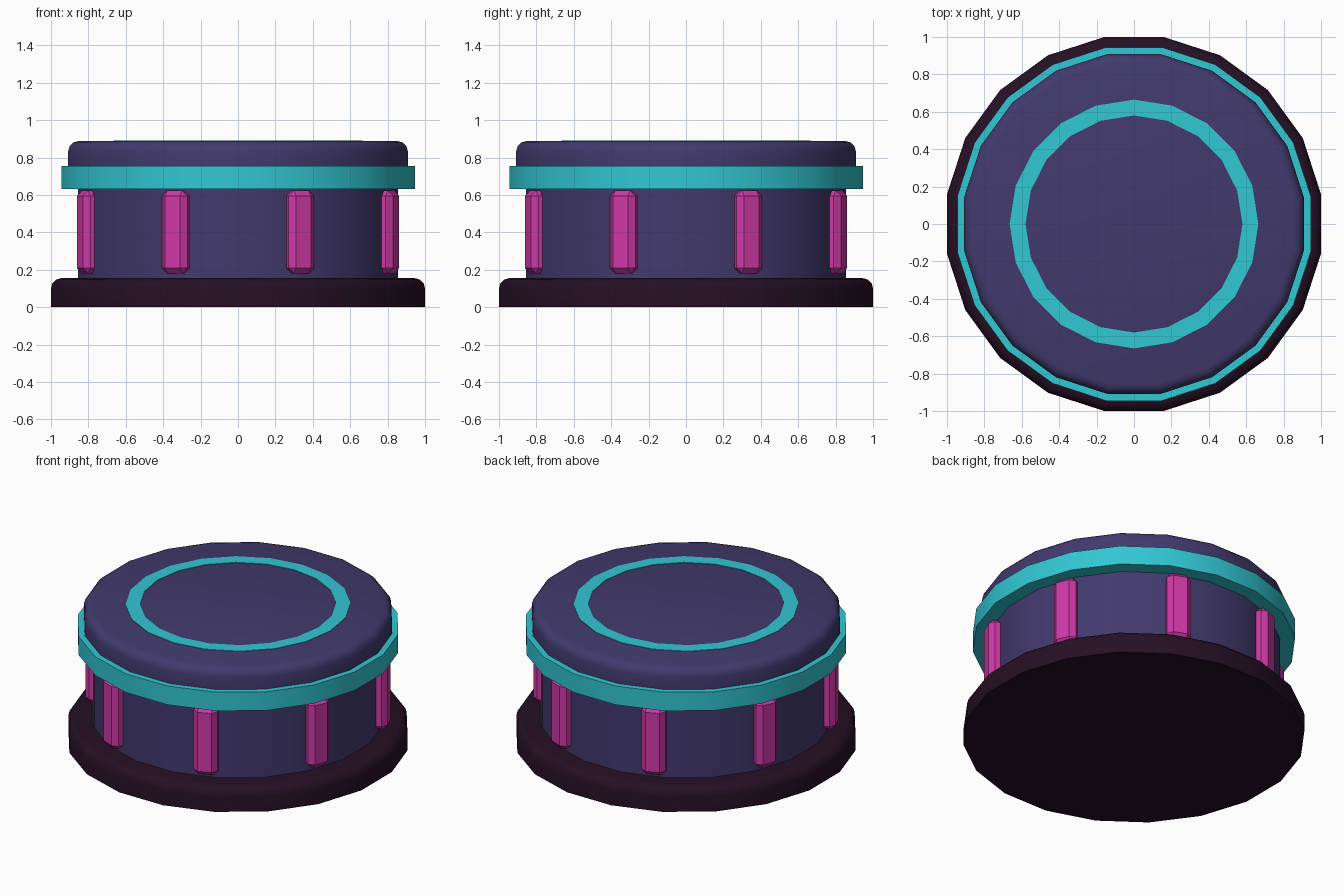
import bpy, bmesh, math
from mathutils import Matrix

if "Cube" in bpy.data.objects:
    bpy.data.objects.remove(bpy.data.objects["Cube"])

SIDES = 20
STEP = math.tau / SIDES


def material(name, rgb):
    m = bpy.data.materials.new(name)
    m.diffuse_color = (*rgb, 1)
    m.use_nodes = True
    m.node_tree.nodes["Principled BSDF"].inputs["Base Color"].default_value = m.diffuse_color
    return m


purple = material("dark purple", (0.054, 0.042, 0.155))
cyan = material("cyan", (0.031, 0.57, 0.65))
pink = material("magenta", (0.62, 0.04, 0.38))
plum = material("blackish plum", (0.019, 0.005, 0.018))


def finish(bm, name, mat, smooth=False):
    bmesh.ops.recalc_face_normals(bm, faces=bm.faces)
    me = bpy.data.meshes.new(name)
    bm.to_mesh(me)
    bm.free()
    me.materials.append(mat)
    ob = bpy.data.objects.new(name, me)
    bpy.context.collection.objects.link(ob)
    if smooth:
        bpy.ops.object.select_all(action='DESELECT')
        ob.select_set(True)
        bpy.context.view_layer.objects.active = ob
        bpy.ops.object.shade_smooth_by_angle(angle=math.radians(35))
    return ob


def ring_verts(bm, radius, z, offset):
    return [bm.verts.new((radius * math.cos(i * STEP + offset),
                          radius * math.sin(i * STEP + offset), z)) for i in range(SIDES)]


def bridge(bm, a, b):
    for i in range(SIDES):
        j = (i + 1) % SIDES
        bm.faces.new((a[i], a[j], b[j], b[i]))


def disc(name, mat, half_width, z0, z1, bevel=0.0):
    """20-sided drum with flats facing the axes and an optional rounded top rim."""
    r = half_width / math.cos(STEP / 2)
    profile = [(r, z0)]
    if bevel:
        for k in range(4):
            a = k * math.pi / 6
            profile.append((r - bevel * (1 - math.cos(a)), z1 - bevel * (1 - math.sin(a))))
    else:
        profile.append((r, z1))
    bm = bmesh.new()
    loops = [ring_verts(bm, pr, pz, STEP / 2) for pr, pz in profile]
    for a, b in zip(loops, loops[1:]):
        bridge(bm, a, b)
    bm.faces.new(loops[0])
    bm.faces.new(loops[-1])
    return finish(bm, name, mat, True)


# Stacked drums
disc("base", plum, 1.0, 0.0, 0.155, 0.055)
disc("body", purple, 0.855, 0.15, 0.64)
disc("collar", cyan, 0.945, 0.633, 0.755)
disc("cap", purple, 0.908, 0.75, 0.888, 0.055)

# Thin painted ring on the cap, turned half a step
bm = bmesh.new()
loops = [ring_verts(bm, r, z, 0) for r, z in
         ((0.665, 0.885), (0.665, 0.891), (0.58, 0.891), (0.58, 0.885))]
for k in range(4):
    bridge(bm, loops[k], loops[(k + 1) % 4])
finish(bm, "top_ring", cyan)

# Eight chamfered grips around the body
for k in range(8):
    bm = bmesh.new()
    bmesh.ops.create_cube(bm, size=1)
    bmesh.ops.scale(bm, vec=(0.13, 0.146, 0.445), verts=bm.verts)
    bmesh.ops.bevel(bm, geom=bm.edges[:], offset=0.03, segments=1,
                    affect='EDGES', profile=0.5)
    bmesh.ops.translate(bm, vec=(0.85, 0, 0.402), verts=bm.verts)
    turn = Matrix.Rotation(math.radians(22.5 + 45 * k), 4, 'Z')
    bmesh.ops.transform(bm, matrix=turn, verts=bm.verts)
    finish(bm, f"grip_{k + 1}", pink)
